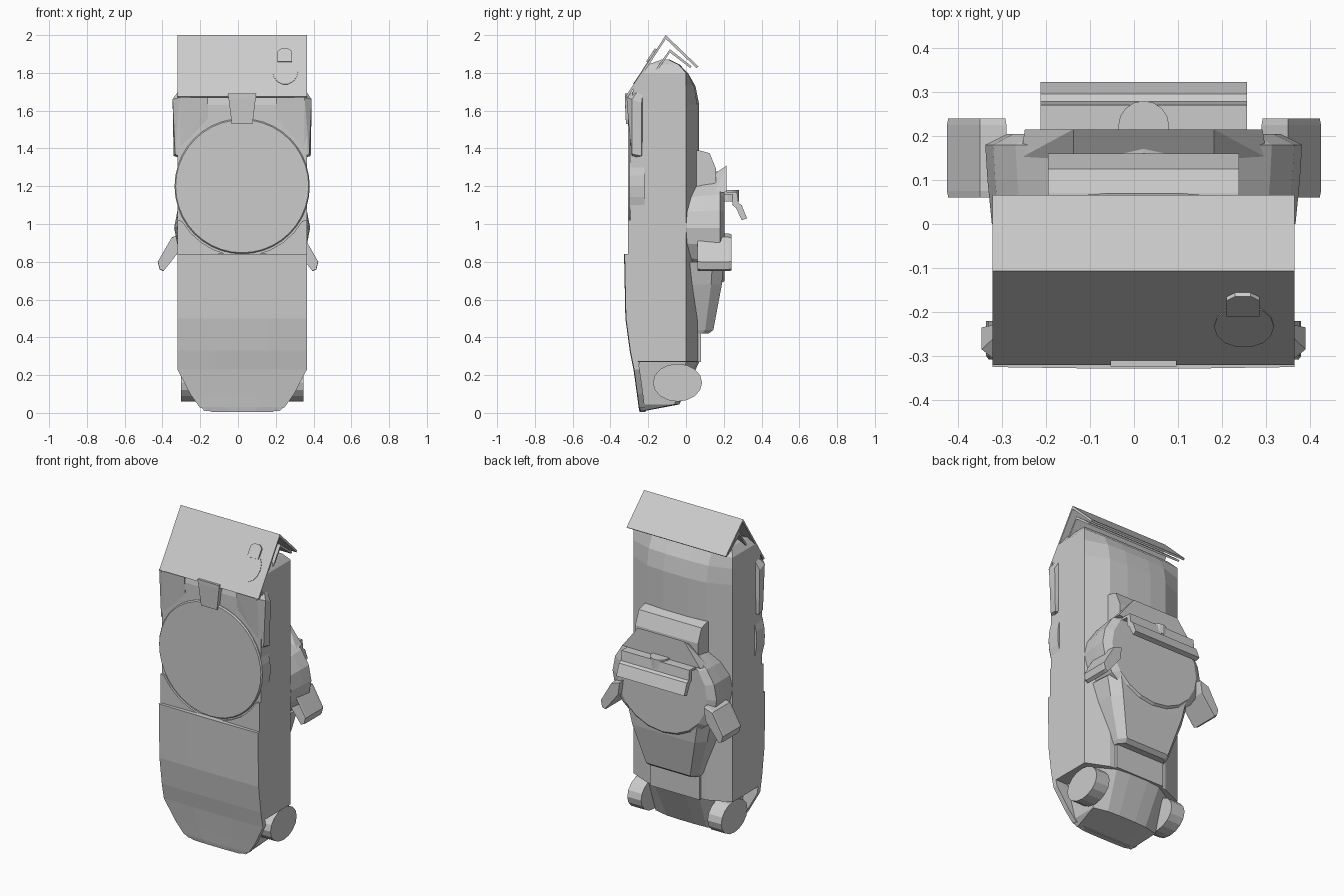
import bpy, bmesh, math
from mathutils import Vector

CX = 0.022   # the main shell sits slightly off centre
HW = 0.343   # half width of the shell


def finish(name, bm):
    bmesh.ops.recalc_face_normals(bm, faces=bm.faces[:])
    me = bpy.data.meshes.new(name)
    bm.to_mesh(me)
    bm.free()
    ob = bpy.data.objects.new(name, me)
    bpy.context.collection.objects.link(ob)
    return ob


def loft(name, rings):
    bm = bmesh.new()
    vs = [[bm.verts.new(p) for p in r] for r in rings]
    n = len(rings[0])
    for a, b in zip(vs, vs[1:]):
        for i in range(n):
            j = (i + 1) % n
            bm.faces.new((a[i], a[j], b[j], b[i]))
    bm.faces.new(vs[0])
    bm.faces.new(vs[-1])
    return finish(name, bm)


def extrude_x(name, prof, x0, x1):
    return loft(name, [[(x, y, z) for y, z in prof] for x in (x0, x1)])


def hull(name, pts):
    bm = bmesh.new()
    for p in pts:
        bm.verts.new(p)
    bmesh.ops.convex_hull(bm, input=bm.verts[:])
    bmesh.ops.dissolve_limit(bm, angle_limit=0.02, verts=bm.verts[:], edges=bm.edges[:])
    return finish(name, bm)


def disc_y(name, cz, steps, n):
    # steps: (y, x radius, z radius)
    return loft(name, [[(CX + rx * math.cos(2 * math.pi * i / n), y,
                         cz + rz * math.sin(2 * math.pi * i / n)) for i in range(n)]
                       for y, rx, rz in steps])


def block(name, x0, x1, y0, y1, z0, z1):
    return extrude_x(name, [(y0, z0), (y1, z0), (y1, z1), (y0, z1)], x0, x1)


# Main shell, lofted upward: z, half width, front y, side edge y, back y
levels = [(0.01, 0.20, -0.24, -0.23, -0.22), (0.045, 0.23, -0.24, -0.06, -0.035),
          (0.27, 0.26, -0.25, 0.0, 0.07), (0.271, HW, -0.27, 0.0, 0.07),
          (0.45, HW, -0.295, 0.0, 0.07), (1.63, HW, -0.295, 0.0, 0.07),
          (1.73, HW, -0.275, 0.0, 0.05), (1.80, HW, -0.23, 0.0, 0.01),
          (1.845, HW - 0.03, -0.2, -0.04, -0.035), (1.87, HW - 0.06, -0.13, -0.09, -0.085)]
loft("shell", [[(CX + sx * w, y, z) for sx, y in
                ((-1, f), (1, f), (1, e), (0.6, e + (b - e) * 0.85), (0.25, b),
                 (-0.25, b), (-0.6, e + (b - e) * 0.85), (-1, e))]
               for z, w, f, e, b in levels])

# Lower front cover, bending back and narrowing at the bottom
cover = [(0.84, HW, -0.325), (0.50, HW, -0.318), (0.33, HW, -0.295), (0.23, HW, -0.275),
         (0.10, 0.275, -0.257), (0.03, 0.225, -0.248), (0.005, 0.16, -0.243)]
loft("front_cover", [[(CX - w, y, z), (CX - w * 0.4, y - 0.003, z), (CX + w * 0.4, y - 0.003, z),
                      (CX + w, y, z), (CX + w, y + 0.03, z), (CX - w, y + 0.03, z)]
                     for z, w, y in cover])

# Large round front plate and its corner fillers
disc_y("front_disc", 1.2, [(-0.308, 0.352, 0.352), (-0.30, 0.358, 0.358), (-0.22, 0.358, 0.358)], 40)
for s in (-1, 1):
    arc = [(CX + s * 0.368 * math.cos(math.radians(a)), 1.2 - 0.368 * math.sin(math.radians(a)))
           for a in (30, 42, 54, 66, 76)]
    outline = [(CX + s * HW, 0.84), (CX + s * HW, 1.02)] + [
        p for p in arc if abs(p[0] - CX) < HW]
    loft("corner_filler", [[(x, y, z) for x, z in outline] for y in (-0.308, -0.28)])

# Shoulder pods on the upper front corners
for s in (-1, 1):
    hull("shoulder_pod", [(CX + s * x, y, z) for x, y, z in (
        (0.18, -0.305, 1.67), (0.33, -0.315, 1.67), (0.368, -0.285, 1.66), (0.368, -0.235, 1.64),
        (0.18, -0.295, 1.56), (0.29, -0.295, 1.45), (0.325, -0.29, 1.35), (0.355, -0.285, 1.37),
        (0.363, -0.235, 1.36), (0.30, -0.23, 1.36), (0.30, -0.22, 1.76), (0.20, -0.24, 1.74))])

# Front clasp
hull("clasp", [(CX + s * w, y, z) for s in (-1, 1) for w, y, z in (
    (0.075, -0.324, 1.69), (0.068, -0.324, 1.665), (0.055, -0.318, 1.53),
    (0.075, -0.27, 1.69), (0.055, -0.28, 1.53))])

# Double layered gable roof
extrude_x("roof", [(-0.32, 1.675), (-0.107, 2.0), (0.066, 1.833), (0.056, 1.825),
                   (-0.107, 1.98), (-0.308, 1.67)], CX - HW, CX + HW)
extrude_x("roof_lining", [(-0.295, 1.63), (-0.085, 1.925), (0.03, 1.835), (0.022, 1.826),
                          (-0.085, 1.908), (-0.283, 1.62)], CX - HW + 0.01, CX + HW - 0.01)

# Low badge lying on the front roof slope
def on_roof(x, z, h):
    n = Vector((0, -0.325, 0.213)).normalized() * h
    return (x, -0.107 - (2.0 - z) * 0.213 / 0.325 + n.y, z + n.z)

blob = [(0.25 + 0.068 * math.cos(i * math.pi / 7), 1.81 + 0.072 * math.sin(i * math.pi / 7))
        for i in range(14)]
loft("roof_badge", [[on_roof(x, z, h) for x, z in blob] for h in (-0.003, 0.003)])
tab = [(0.21, 1.855), (0.285, 1.855), (0.285, 1.91), (0.265, 1.925), (0.23, 1.925), (0.21, 1.91)]
loft("badge_tab", [[on_roof(x, z, h) for x, z in tab] for h in (-0.003, 0.010)])

# Wheels tucked into the lower corners
for s in (-1, 1):
    loft("wheel", [[(CX + s * x, -0.045 + 0.13 * math.cos(i * math.pi / 8),
                     0.16 + 0.1 * math.sin(i * math.pi / 8)) for i in range(16)]
                   for x in (0.23, 0.325)])

# Round back housing
disc_y("back_housing", 0.98, [(0.0, 0.345, 0.27), (0.10, 0.355, 0.29), (0.18, 0.36, 0.30),
                              (0.205, 0.31, 0.28)], 20)
# Brim along the top of the housing
hull("housing_brim", [(CX + s * w, y, z) for s in (-1, 1) for w, y, z in (
    (0.16, 0.13, 1.25), (0.16, 0.215, 1.31), (0.16, 0.215, 1.23), (0.28, 0.15, 1.16),
    (0.27, 0.215, 1.17))])
# Upper pack behind the housing
extrude_x("upper_pack", [(0.03, 1.15), (0.03, 1.39), (0.07, 1.39), (0.125, 1.375), (0.16, 1.29),
                         (0.16, 1.15)], CX - 0.217, CX + 0.217)

# Tapered lower housing and flat hatch under it
loft("lower_housing", [[(CX - w, 0.0, z), (CX + w, 0.0, z), (CX + w * 0.97, y * 0.7, z),
                        (CX + w * 0.8, y, z), (CX - w * 0.8, y, z), (CX - w * 0.97, y * 0.7, z)]
                       for z, w, y in ((0.42, 0.18, 0.12), (0.44, 0.19, 0.145),
                                       (0.68, 0.27, 0.19), (0.80, 0.30, 0.20))])
block("back_hatch", CX - 0.17, CX + 0.17, 0.03, 0.08, 0.27, 0.46)

# Folded handle shelf with a round knob
extrude_x("handle_shelf", [(0.19, 1.17), (0.27, 1.17), (0.278, 1.11), (0.295, 1.10), (0.323, 1.03),
                           (0.295, 1.02), (0.265, 1.085), (0.245, 1.10), (0.245, 1.155),
                           (0.19, 1.155)], CX - 0.235, CX + 0.235)
loft("knob", [[(CX + 0.058 * math.cos(i * math.pi / 8), 0.222 + 0.058 * math.sin(i * math.pi / 8), z)
               for i in range(16)] for z in (1.12, 1.18)])

# Side arms: slanted strap with a hand plate, open towards the shell
for s in (-1, 1):
    prof = [(0.29, 0.95), (0.35, 0.93), (0.425, 0.80), (0.415, 0.76), (0.395, 0.75), (0.30, 0.87)]
    arm = loft("side_arm", [[(s * (0.35 + (x - 0.35) * k), y, 0.84 + (z - 0.84) * k)
                             for x, z in prof]
                            for y, k in ((0.06, 0.96), (0.075, 1), (0.225, 1), (0.24, 0.96))])
    bm = bmesh.new()
    bm.from_mesh(arm.data)
    bmesh.ops.delete(bm, geom=[f for f in bm.faces if f.normal.y < -0.3], context='FACES')
    bm.to_mesh(arm.data)
    bm.free()
